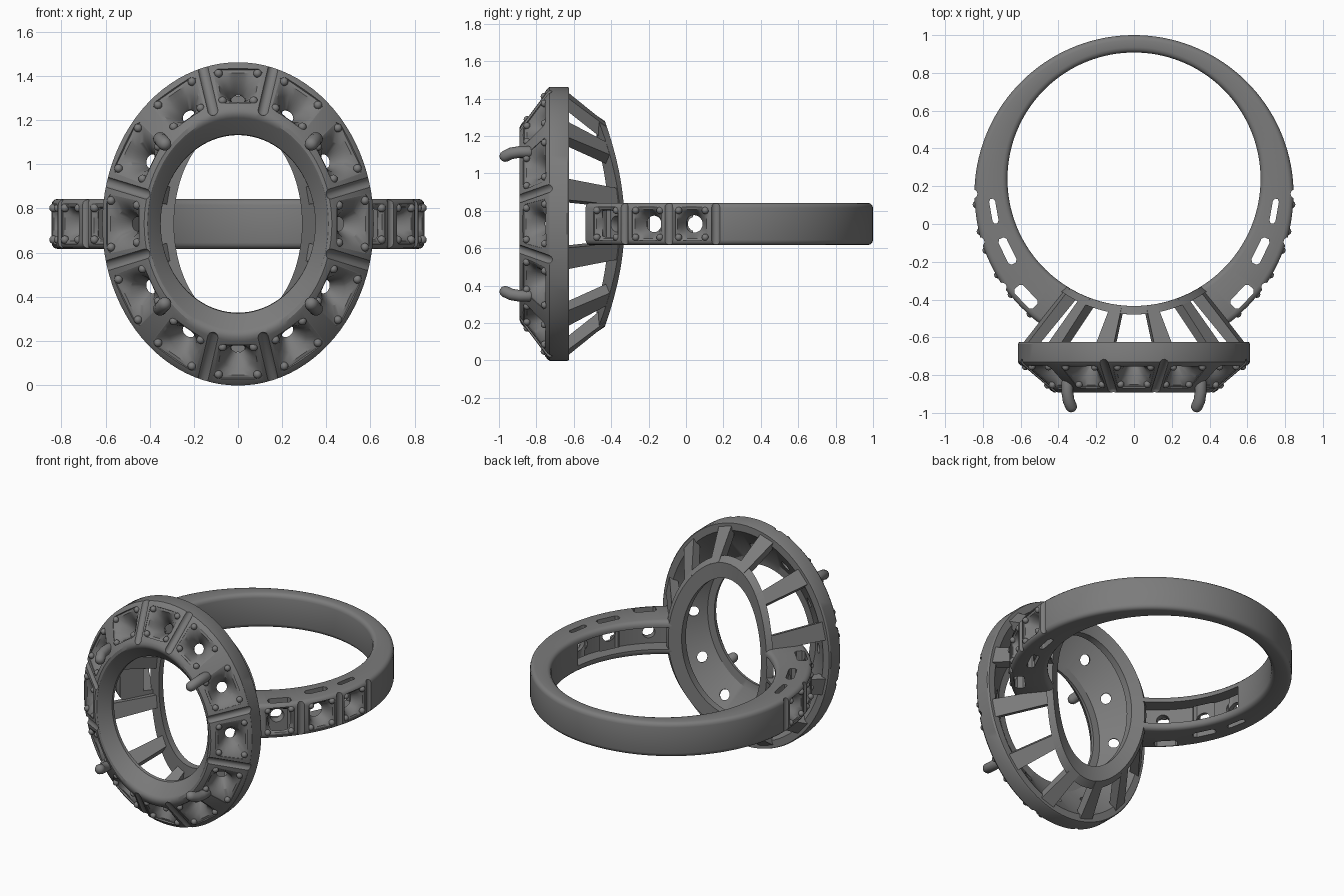
import bpy, bmesh
from math import sin, cos, pi, radians, sqrt
from mathutils import Vector

cube = bpy.data.objects.get("Cube")
if cube:
    bpy.data.objects.remove(cube, do_unlink=True)

ZC = 0.73          # height of the ring's middle plane
SEG = 96

metal = bpy.data.materials.new("grey_metal")
metal.use_nodes = True
GREY = (0.2, 0.2, 0.2, 1)
metal.diffuse_color = GREY
metal.node_tree.nodes["Principled BSDF"].inputs["Base Color"].default_value = GREY


def loft(bm, rings, closed=False):
    """Skin a list of equal point rings; cap the ends or join last to first."""
    rows = [[bm.verts.new(p) for p in ring] for ring in rings]
    m = len(rows[0])
    pairs = list(zip(rows, rows[1:])) + ([(rows[-1], rows[0])] if closed else [])
    for a, b in pairs:
        for i in range(m):
            j = (i + 1) % m
            bm.faces.new((a[i], a[j], b[j], b[i]))
    if not closed:
        bm.faces.new(rows[0][::-1])
        bm.faces.new(rows[-1])


def tube(bm, pts, r, sides=16):
    """Round rod along a path with domed ends."""
    pts = [Vector(p) for p in pts]
    d0, d1 = (pts[0] - pts[1]).normalized(), (pts[-1] - pts[-2]).normalized()
    dome = [(0.5, 0.87), (0.8, 0.6), (0.97, 0.25)]
    path = [(pts[0] + d0 * r * a, r * b) for a, b in dome[::-1]] + [(p, r) for p in pts]
    path += [(pts[-1] + d1 * r * a, r * b) for a, b in dome]
    rings = []
    for i, (p, rad) in enumerate(path):
        d = path[min(i + 1, len(path) - 1)][0] - path[max(i - 1, 0)][0]
        q = d.to_track_quat('Z', 'Y')
        rings.append([p + q @ Vector((rad * cos(k * 2 * pi / sides), rad * sin(k * 2 * pi / sides), 0))
                      for k in range(sides)])
    loft(bm, rings)


def make(name, bm, helper=False):
    bmesh.ops.recalc_face_normals(bm, faces=bm.faces)
    me = bpy.data.meshes.new(name)
    bm.to_mesh(me)
    bm.free()
    me.materials.append(metal)
    ob = bpy.data.objects.new(name, me)
    bpy.context.scene.collection.objects.link(ob)
    ob.hide_render = helper
    return ob


def carve(ob, cutters):
    """Subtract cutters, then bake and delete them."""
    for c in cutters:
        mod = ob.modifiers.new("cut", 'BOOLEAN')
        mod.operation, mod.solver, mod.object = 'DIFFERENCE', 'EXACT', c
    bpy.context.view_layer.update()
    me = bpy.data.meshes.new_from_object(ob.evaluated_get(bpy.context.evaluated_depsgraph_get()))
    ob.modifiers.clear()
    ob.data = me
    for c in cutters:
        bpy.data.objects.remove(c, do_unlink=True)


def smooth(ob, angle=32):
    bpy.ops.object.select_all(action='DESELECT')
    bpy.context.view_layer.objects.active = ob
    ob.select_set(True)
    bpy.ops.object.shade_smooth_by_angle(angle=radians(angle))


def stone_seat(cut, beads, p, u, v, n, hu, hv, taper, hole):
    """Cutter for a framed pocket with a round bowl and hole, plus four corner beads."""
    def square(scale, depth):
        out = []
        for k in range(32):
            c, s = cos((k + 0.5) * pi / 16), sin((k + 0.5) * pi / 16)
            f = min(scale / max(abs(c), abs(s)), scale * 1.36)
            out.append(p + u * hu * c * f * (1 + taper * s * f) + v * hv * s * f + n * depth)
        return out

    def circle(r, depth):
        return [p + u * r * cos((k + 0.5) * pi / 16) + v * r * sin((k + 0.5) * pi / 16) + n * depth
                for k in range(32)]
    loft(cut, [square(1, 0.03), square(1, -0.01), square(0.86, -0.014), circle(0.068, -0.04),
               circle(hole, -0.1), circle(hole, -0.24)])
    for a in (-0.8, 0.8):
        for b in (-0.8, 0.8):
            c = p + u * hu * a * (1 + taper * b) + v * hv * b - n * 0.011
            ball = bmesh.ops.create_uvsphere(beads, u_segments=12, v_segments=8, radius=0.019)
            bmesh.ops.translate(beads, verts=ball["verts"], vec=c)


def oval(rx, rz, y, t):
    return Vector((rx * cos(t), y, ZC + rz * sin(t)))


# Head: oval bezel shell swept from a profile of (x radius, z radius, y)
profile = [(.608, .728, -.625), (.615, .732, -.635), (.615, .732, -.73), (.607, .722, -.742),
           (.438, .53, -.883), (.425, .512, -.891), (.41, .492, -.889), (.40, .48, -.88),
           (.35, .405, -.815), (.35, .402, -.795), (.395, .457, -.79), (.565, .68, -.625)]
bm = bmesh.new()
loft(bm, [[oval(*q, k * 2 * pi / SEG) for q in profile] for k in range(SEG)], closed=True)
bezel = make("bezel", bm)

cut, beads, claws = bmesh.new(), bmesh.new(), bmesh.new()


def cone_frame(t):
    p = oval(.523, .626, -.8125, t)
    v = (oval(.607, .722, -.742, t) - oval(.438, .53, -.883, t)).normalized()
    w = Vector((-.523 * sin(t), 0, .626 * cos(t)))
    u = w.normalized()
    n = u.cross(v).normalized()
    return p, u, v, (n if n.y < 0 else -n), w.length


for k in range(12):
    p, u, v, n, speed = cone_frame(k * pi / 6)
    stone_seat(cut, beads, p, u, v, n, 0.19 * speed, 0.096, 0.14, 0.032)
    t = (k + 0.5) * pi / 6
    if k % 3 == 1:       # claws at the four diagonals
        tube(claws, [oval(.48 * s, .523 * s, y, t) for s, y in
                     ((1.04, -.84), (1.04, -.89), (1.02, -.935), (.98, -.966))], .031)
    else:                # rounded grooves between the other seats
        p, u, v, n, speed = cone_frame(t)
        tube(cut, [p + n * .008 + v * .135, p + n * .008, p + n * .008 - v * .12], .025)
carve(bezel, [make("bezel_cutter", cut, True)])
smooth(bezel)
smooth(make("claws", claws), 60)

# Gallery: back ring lying on the finger cylinder, joined to the bezel by struts


def back(rx, rz, t, lift=0.0):
    x = rx * cos(t)
    return Vector((x, .236 - sqrt(.67 ** 2 - x * x) - lift, ZC + rz * sin(t)))


bm = bmesh.new()
loft(bm, [[back(.36, .55, t), back(.29, .45, t), back(.29, .45, t, .045), back(.392, .58, t, .045)]
          for t in (k * 2 * pi / SEG for k in range(SEG))], closed=True)
smooth(make("gallery_ring", bm))

bm = bmesh.new()
for k in range(12):
    t = (k + 0.5) * pi / 6
    a, b = t - radians(4.7), t + radians(4.7)
    rim = [oval(.605, .722, -.64, a), oval(.605, .722, -.64, b),
           oval(.535, .645, -.64, b), oval(.535, .645, -.64, a)]
    end = [back(.362, .552, a, .002), back(.362, .552, b, .002),
           back(.32, .49, b, .03), back(.32, .49, a, .03)]
    loft(bm, [rim, end])
make("gallery_struts", bm)

# Band: tapered open hoop with rounded corners


def outer(a, d=0.0):
    return Vector(((.845 + d) * cos(a), .155 + (.845 + d) * sin(a), ZC))


def inner(a, d=0.0):
    a = pi / 2 + (a - pi / 2) * 1.03      # inner side runs further round to meet the gallery
    return Vector(((.67 + d) * cos(a), .238 + (.67 + d) * sin(a), ZC))


def section(a, h=.113, r=.028):
    i, o = inner(a), outer(a)
    d = (o - i).normalized()
    pts = []
    for base, sx, sz, first in ((o, -1, -1, 0), (o, -1, 1, 1), (i, 1, 1, 2), (i, 1, -1, 3)):
        for k in range(4):
            g = (first - 1) * pi / 2 + k * pi / 6
            pts.append(base + d * (sx * r + r * cos(g)) + Vector((0, 0, sz * (h - r) + r * sin(g))))
    return pts


bm = bmesh.new()
lo, hi = radians(-55), radians(235)
loft(bm, [section(lo + (hi - lo) * k / 110) for k in range(111)])
band = make("band", bm)

seats, channel, slots = bmesh.new(), bmesh.new(), bmesh.new()
up = Vector((0, 0, 1))
for side in (0, 1):
    def turn(deg):
        return radians(180 - deg if side else deg)

    # stone seats and grooves on the shoulders
    for deg in (-8.5, -25.5, -44):
        a = turn(deg)
        stone_seat(seats, beads, outer(a), up, Vector((-sin(a), cos(a), 0)),
                   Vector((cos(a), sin(a), 0)), .09, .09, 0, .038)
    for deg in (0.3, -17, -35):
        p = outer(turn(deg), .008)
        tube(seats, [p - up * .2, p, p + up * .2], .024)
    # open channel along the inside of each shoulder
    rows = []
    for k in range(25):
        a = turn(-64 + 62 * k / 24)
        i, o = inner(a, -.06), inner(a).lerp(outer(a), .4)
        rows.append([i - up * .072, o - up * .072, o + up * .072, i + up * .072])
    loft(channel, rows)
    # round-cornered slots through the shoulder edges
    for x, y, deg, length, width in ((.742, .068, -10, .066, .016), (.67, -.143, -26, .075, .024),
                                     (.572, -.385, -44, .07, .031)):
        a = turn(deg)
        c = Vector((-x if side else x, y, ZC))
        d, e = Vector((cos(a), sin(a), 0)) * width, Vector((-sin(a), cos(a), 0)) * length
        shape = [c + d * sx + e * sy for sx, sy in
                 ((-1, -.8), (-.5, -1), (.5, -1), (1, -.8), (1, .8), (.5, 1), (-.5, 1), (-1, .8))]
        loft(slots, [[q - up * .3 for q in shape], [q + up * .3 for q in shape]])
carve(band, [make("seat_cutter", seats, True), make("channel_cutter", channel, True),
             make("slot_cutter", slots, True)])
smooth(band)
smooth(make("bead_settings", beads), 60)
